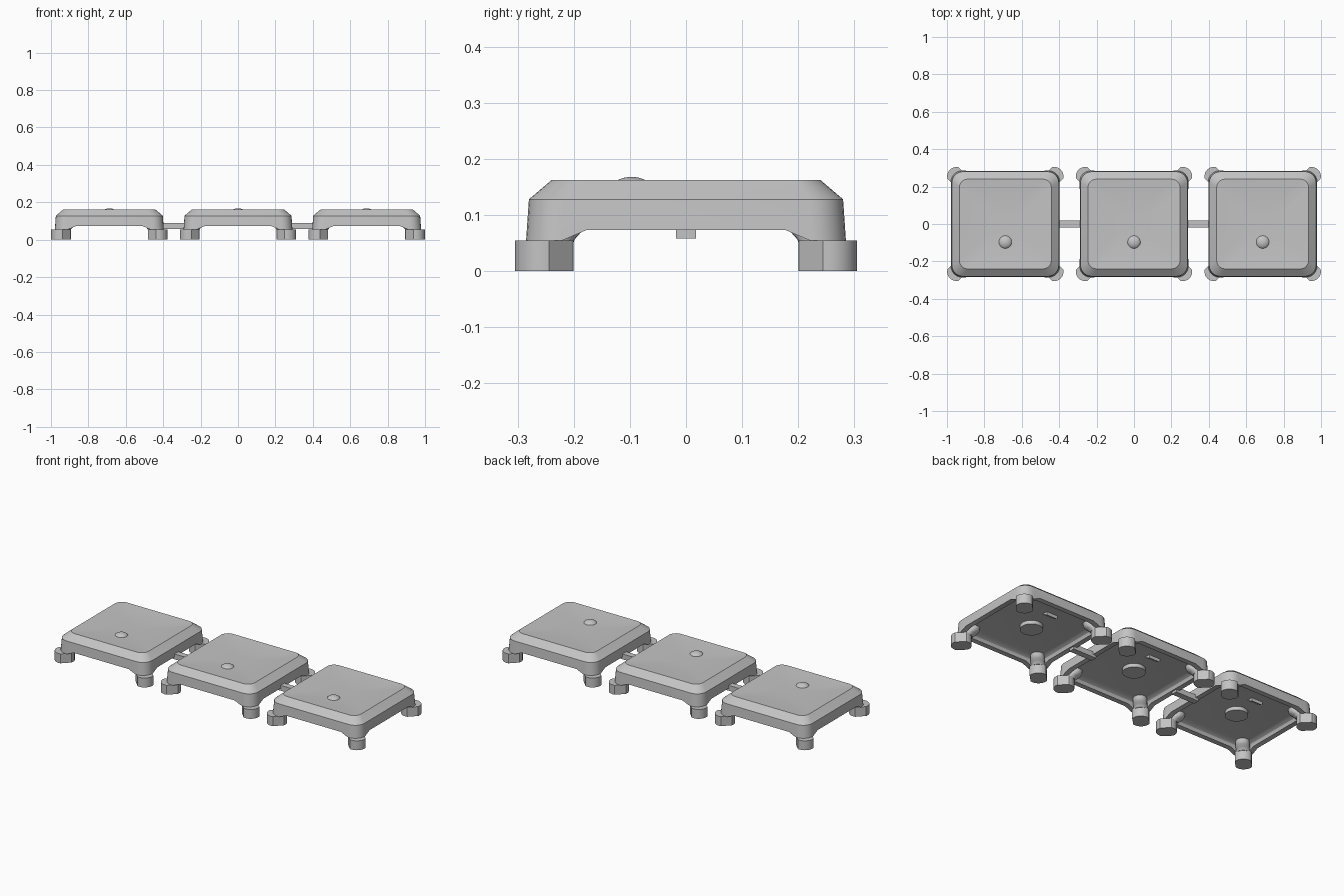
import bpy, bmesh
from math import sin, cos, pi, radians, sqrt

if "Cube" in bpy.data.objects:
    bpy.data.objects.remove(bpy.data.objects["Cube"], do_unlink=True)

GREY = (0.55, 0.55, 0.55, 1)
WIDEN = 0.006   # platforms are slightly wider than deep
SPACING = 0.688

grey = bpy.data.materials.new("plain grey")
grey.use_nodes = True
grey.diffuse_color = GREY
grey.node_tree.nodes["Principled BSDF"].inputs["Base Color"].default_value = GREY


def make(name, bm, smooth=True):
    bmesh.ops.recalc_face_normals(bm, faces=bm.faces)
    mesh = bpy.data.meshes.new(name)
    bm.to_mesh(mesh)
    bm.free()
    mesh.materials.append(grey)
    ob = bpy.data.objects.new(name, mesh)
    bpy.context.collection.objects.link(ob)
    if smooth:
        bpy.ops.object.select_all(action='DESELECT')
        ob.select_set(True)
        bpy.context.view_layer.objects.active = ob
        bpy.ops.object.shade_smooth_by_angle(angle=radians(30))
    return ob


def rounded_square(half, radius, z, steps=6):
    pts = []
    for q, (sx, sy) in enumerate([(1, 1), (-1, 1), (-1, -1), (1, -1)]):
        for i in range(steps + 1):
            a = (q + i / steps) * pi / 2
            pts.append((sx * (half + WIDEN - radius) + radius * cos(a),
                        sy * (half - radius) + radius * sin(a), z))
    return pts


def loft(rings):
    bm = bmesh.new()
    loops = [[bm.verts.new(p) for p in ring] for ring in rings]
    for a, b in zip(loops, loops[1:]):
        for i in range(len(a)):
            j = (i + 1) % len(a)
            bm.faces.new((a[i], a[j], b[j], b[i]))
    bm.faces.new(loops[0])
    bm.faces.new(loops[-1])
    return bm


def box(name, center, size):
    bm = bmesh.new()
    bmesh.ops.create_cube(bm, size=1)
    for v in bm.verts:
        v.co = [c + s * k for c, s, k in zip(center, size, v.co)]
    return make(name, bm, False)


def disc(cx, cy, r, z, n=32):
    return [(cx + r * cos(2 * pi * i / n), cy + r * sin(2 * pi * i / n), z) for i in range(n)]


def corner_pad(outer, inner, r, spread, sx, sy, z, n=12):
    # two facing arcs with straight flanks along the corner diagonal
    pts = []
    for turn, c in ((0, outer), (pi, inner)):
        for i in range(n + 1):
            a = turn + radians(spread) * (2 * i / n - 1)
            u, v = c * sqrt(2) + r * cos(a), r * sin(a)
            pts.append((sx * (WIDEN + (u - v) / sqrt(2)), sy * (u + v) / sqrt(2), z))
    return pts


# Hollow shell section: half width, corner radius, height
SHELL = [(0.07, 0.03, 0.153), (0.14, 0.04, 0.155), (0.2, 0.04, 0.159), (0.24, 0.045, 0.162),
         (0.28, 0.06, 0.128), (0.285, 0.06, 0.055), (0.257, 0.04, 0.055),
         (0.254, 0.04, 0.078), (0.248, 0.04, 0.09), (0.235, 0.04, 0.098), (0.215, 0.04, 0.101)]


def arch_cutter(along_x):
    prof = [(-0.22, 0.055), (-0.178, 0.073), (0.178, 0.073), (0.22, 0.055), (0.22, 0.02), (-0.22, 0.02)]
    ends = [[(e, t, z) if along_x else (t, e, z) for t, z in prof] for e in (-0.4, 0.4)]
    cutter = make("arch_cutter", loft(ends), False)
    cutter.hide_render = True
    return cutter


def make_shell():
    shell = make("shell", loft([rounded_square(*s) for s in SHELL]), False)
    cutters = [arch_cutter(True), arch_cutter(False)]
    for c in cutters:
        m = shell.modifiers.new("arch", 'BOOLEAN')
        m.operation, m.solver, m.object = 'DIFFERENCE', 'EXACT', c
    bpy.context.view_layer.update()
    deps = bpy.context.evaluated_depsgraph_get()
    bm = bmesh.new()
    bm.from_mesh(shell.evaluated_get(deps).to_mesh())
    for ob in [shell] + cutters:
        bpy.data.objects.remove(ob, do_unlink=True)
    return make("shell", bm)


# One platform: shell, feet and flared leg cores
parts = [make_shell()]
LEG = [(0.237, 0.05), (0.234, 0.057), (0.226, 0.066), (0.217, 0.075), (0.212, 0.085), (0.21, 0.104)]
for sx in (-1, 1):
    for sy in (-1, 1):
        foot = [corner_pad(0.255, 0.25, 0.05, 58, sx, sy, z) for z in (0, 0.055)]
        parts.append(make("foot", loft(foot)))
        core = [corner_pad(0.238, inner, 0.036, 90, sx, sy, z) for inner, z in LEG]
        parts.append(make("leg_core", loft(core)))

# Dome button, round boss and small wedge underneath
bm = bmesh.new()
bmesh.ops.create_uvsphere(bm, u_segments=32, v_segments=16, radius=1)
for v in bm.verts:
    v.co = (v.co.x * 0.037, -0.097 + v.co.y * 0.037, 0.145 + v.co.z * 0.023)
parts.append(make("dome_button", bm))
parts.append(make("under_boss", loft([disc(0, 0, 0.06, z) for z in (0.08, 0.11)])))
wedge = [[(x, 0.115, 0.106), (x, 0.165, 0.106), (x, 0.165, 0.082)] for x in (-0.035, 0.035)]
parts.append(make("under_wedge", loft(wedge), False))

# Three platforms in a row
for side, tag in ((-1, "right"), (1, "left")):
    for part in parts:
        copy = part.copy()
        copy.name = tag + "_" + part.name.split(".")[0]
        copy.location.x = side * SPACING
        bpy.context.collection.objects.link(copy)
    # Joining bar
    box(tag + "_joining_bar", (side * SPACING / 2, 0, 0.074), (0.15, 0.035, 0.031))
